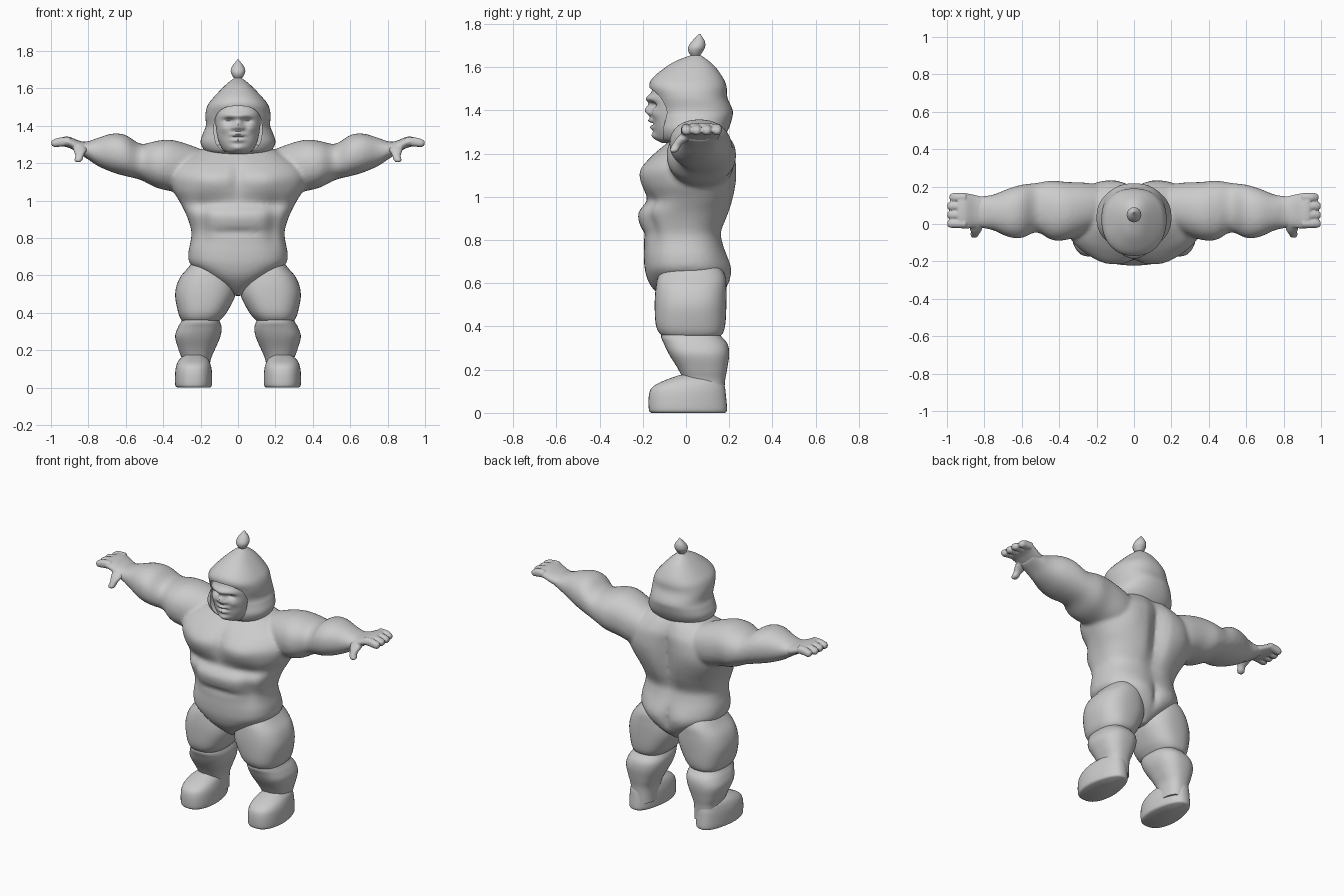
import bpy, bmesh, math
from mathutils import Vector

default = bpy.data.objects.get("Cube")
if default:
    bpy.data.objects.remove(default, do_unlink=True)

grey = bpy.data.materials.new("plain grey")
grey.use_nodes = True
colour = (0.6, 0.6, 0.6, 1)
grey.diffuse_color = colour
grey.node_tree.nodes["Principled BSDF"].inputs["Base Color"].default_value = colour


def spline(p, q, r, s, t):
    """Smooth value between q and r."""
    return q + 0.5 * t * (r - p + t * (2*p - 5*q + 4*r - s + t * (3*(q - r) + s - p)))


def loft(bm, axis, rows, count=32, steps=5, power=2.3, side=1):
    """Closed skin through rows of (position, low a, high a, low b, high b)."""
    dense = []
    for i in range(len(rows) - 1):
        near = [rows[max(i - 1, 0)], rows[i], rows[i + 1], rows[min(i + 2, len(rows) - 1)]]
        for k in range(steps):
            dense.append([spline(*values, k / steps) for values in zip(*near)])
    dense.append(rows[-1])

    def place(t, a, b):
        x, y, z = {"x": (t, a, b), "y": (a, t, b), "z": (a, b, t)}[axis]
        return bm.verts.new((x * side, y, z))

    def rounded(value):
        return math.copysign(abs(value) ** (2 / power), value)

    rings = []
    for t, a0, a1, b0, b1 in dense:
        ring = []
        for k in range(count):
            angle = math.tau * k / count
            ring.append(place(t, (a0 + a1) / 2 + (a1 - a0) / 2 * rounded(math.cos(angle)),
                              (b0 + b1) / 2 + (b1 - b0) / 2 * rounded(math.sin(angle))))
        rings.append(ring)
    for low, high in zip(rings, rings[1:]):
        for k in range(count):
            n = (k + 1) % count
            bm.faces.new((low[k], low[n], high[n], high[k]))
    for ring, row in ((rings[0], dense[0]), (rings[-1], dense[-1])):
        tip = place(row[0], (row[1] + row[2]) / 2, (row[3] + row[4]) / 2)
        for k in range(count):
            bm.faces.new((ring[k], ring[(k + 1) % count], tip))


def even(rows):
    """Expand (height, half width, front, back) to full symmetric rows."""
    return [(z, -w, w, front, back) for z, w, front, back in rows]


def bump(bm, centre, radii, push):
    """Push the skin along y around a point, on both sides of the middle."""
    sides = (1, -1) if centre[0] else (1,)
    for v in bm.verts:
        total = 0
        for s in sides:
            c = (centre[0] * s, centre[1], centre[2])
            total += math.exp(-sum(((p - q) / r) ** 2 for p, q, r in zip(v.co, c, radii)))
        v.co.y += push * total


def finish(bm, name, voxel=0, smoothing=4):
    bmesh.ops.recalc_face_normals(bm, faces=bm.faces)
    mesh = bpy.data.meshes.new(name)
    bm.to_mesh(mesh)
    bm.free()
    mesh.materials.append(grey)
    obj = bpy.data.objects.new(name, mesh)
    bpy.context.collection.objects.link(obj)
    if voxel:
        remesh = obj.modifiers.new("blend", "REMESH")
        remesh.mode = "VOXEL"
        remesh.voxel_size = voxel
        remesh.use_smooth_shade = True
        soften = obj.modifiers.new("soften", "SMOOTH")
        soften.factor = 0.5
        soften.iterations = smoothing
    smooth(obj)
    return obj


def smooth(obj):
    bpy.ops.object.select_all(action="DESELECT")
    obj.select_set(True)
    bpy.context.view_layer.objects.active = obj
    bpy.ops.object.shade_smooth_by_angle(angle=math.radians(50))


# Torso with chest, belly and back muscles
body = bmesh.new()
loft(body, "z", even([
    (.49, .02, -.06, .1), (.55, .1, -.13, .17), (.6, .18, -.17, .195), (.66, .255, -.19, .2),
    (.72, .265, -.195, .19), (.79, .252, -.195, .172), (.84, .25, -.205, .168),
    (.92, .275, -.222, .2), (.99, .31, -.185, .22), (1.06, .35, -.19, .23),
    (1.13, .36, -.19, .232), (1.19, .33, -.155, .228), (1.24, .26, -.1, .205),
    (1.28, .18, -.05, .175), (1.31, .1, 0, .15)]), count=72, steps=6, power=2.5)
bump(body, (.14, -.2, 1.1), (.12, .1, .075), -.03)     # chest muscles
bump(body, (0, -.2, 1.13), (.025, .1, .1), .02)        # chest groove
bump(body, (.2, -.2, .98), (.16, .1, .025), .015)      # under the chest
bump(body, (0, -.2, .83), (.15, .1, .018), .014)       # belly folds
bump(body, (.19, -.18, .88), (.035, .1, .1), .022)     # belly sides
bump(body, (0, .22, 1.05), (.05, .1, .22), -.045)      # spine
bump(body, (.19, .22, 1.1), (.09, .1, .1), .012)       # shoulder blades
bump(body, (.1, .19, .66), (.08, .1, .07), .015)       # seat
bump(body, (0, .19, .64), (.02, .1, .07), -.02)

# Arms, blended into the torso
arm = [(.12, 0, .2, 1.05, 1.24), (.25, -.05, .22, 1.03, 1.295), (.36, -.085, .225, 1.05, 1.325),
       (.44, -.085, .232, 1.07, 1.318), (.52, -.045, .22, 1.11, 1.303), (.6, -.075, .21, 1.13, 1.35),
       (.67, -.07, .19, 1.15, 1.358), (.75, -.035, .158, 1.185, 1.335),
       (.81, -.022, .15, 1.225, 1.315), (.87, -.015, .145, 1.26, 1.32)]
for side in (1, -1):
    loft(body, "x", arm, side=side, power=2.2)
finish(body, "torso_and_arms", voxel=.011, smoothing=6)

# Hands: palm, four fingers and a drooping thumb
for side, label in ((1, "left"), (-1, "right")):
    hand = bmesh.new()
    loft(hand, "x", [(.8, -.015, .143, 1.235, 1.308), (.85, -.02, .155, 1.255, 1.32),
                     (.9, -.025, .165, 1.28, 1.34), (.935, -.02, .165, 1.29, 1.34),
                     (.945, 0, .15, 1.3, 1.33)], side=side)
    for i in range(4):
        y = .002 + .047 * i
        tip = .998 - .012 * (i == 3)
        loft(hand, "x", [(.9, y - .023, y + .023, 1.293, 1.34), (.95, y - .023, y + .023, 1.288, 1.337),
                         (tip - .015, y - .022, y + .022, 1.286, 1.328),
                         (tip, y - .012, y + .012, 1.297, 1.318)], count=16, side=side)
    loft(hand, "z", [(1.205, .845, .865, -.065, -.05), (1.215, .833, .875, -.075, -.035),
                     (1.24, .825, .87, -.065, -.02), (1.27, .81, .88, -.045, .02),
                     (1.3, .82, .88, -.015, .05)], count=16, side=side)
    finish(hand, label + "_hand", voxel=.006, smoothing=2)

# Legs and rounded boots
thigh = [(.35, .11, .285, -.09, .14), (.365, .09, .305, -.12, .168), (.41, .055, .322, -.14, .182),
         (.5, .012, .336, -.145, .187), (.58, .015, .315, -.14, .187),
         (.64, .04, .268, -.125, .18), (.7, .08, .22, -.08, .14)]
calf = [(.05, .15, .3, 0, .178), (.14, .148, .298, -.01, .18), (.2, .125, .317, -.035, .19),
        (.27, .095, .336, -.078, .2), (.32, .088, .322, -.102, .192),
        (.36, .1, .3, -.115, .16), (.42, .13, .28, -.09, .13)]
boot = [(0, .15, .325, -.16, .18), (.015, .138, .337, -.172, .19), (.08, .138, .337, -.172, .185),
        (.12, .145, .33, -.155, .18), (.15, .158, .315, -.1, .17), (.175, .185, .285, -.03, .14)]
for side, label in ((1, "left"), (-1, "right")):
    for name, rows in (("thigh", thigh), ("calf", calf), ("boot", boot)):
        part = bmesh.new()
        loft(part, "z", rows, count=40, side=side, power=2.5)
        if name == "boot":
            for v in part.verts:                       # narrow the heel
                v.co.x += (side * .23 - v.co.x) * max(v.co.y, 0) * 1.3
        finish(part, label + "_" + name)

# Hood with a face opening cut in it
hood_mesh = bmesh.new()
loft(hood_mesh, "z", even([
    (1.245, .12, -.08, .12), (1.265, .175, -.115, .165), (1.31, .2, -.13, .195),
    (1.36, .187, -.13, .212), (1.4, .172, -.135, .216), (1.46, .174, -.15, .192),
    (1.51, .162, -.17, .188), (1.55, .132, -.155, .172), (1.6, .085, -.095, .137),
    (1.63, .053, -.045, .105), (1.655, .02, .02, .07)]), count=64)
hood = finish(hood_mesh, "hood")
opening = bmesh.new()
loft(opening, "y", [(-.3, -.128, .128, 1.255, 1.505), (0, -.128, .128, 1.255, 1.505)],
     count=40, power=2.8)
cutter = finish(opening, "opening_cutter")
cutter.hide_render = True
cut = hood.modifiers.new("opening", "BOOLEAN")
cut.operation = "DIFFERENCE"
cut.solver = "EXACT"
cut.object = cutter
bpy.context.view_layer.objects.active = hood
bpy.ops.object.modifier_apply(modifier=cut.name)
bpy.data.objects.remove(cutter, do_unlink=True)
smooth(hood)

# Face
face = bmesh.new()
loft(face, "z", even([(1.25, .05, -.11, .03), (1.27, .08, -.135, .04), (1.32, .105, -.15, .05),
                      (1.39, .118, -.155, .06), (1.45, .12, -.16, .06), (1.51, .11, -.15, .06),
                      (1.53, .08, -.1, .04)]), count=96, steps=10)
for height, across, tall, push in ((1.455, .085, .02, -.025), (1.4, .022, .028, -.035),
                                   (1.352, .035, .012, -.022), (1.338, .028, .006, .014),
                                   (1.322, .03, .012, -.018), (1.28, .035, .02, -.02)):
    bump(face, (0, -.16, height), (across, .08, tall), push)
bump(face, (.048, -.16, 1.428), (.026, .08, .014), .02)   # eye sockets
bump(face, (.025, -.17, 1.388), (.013, .08, .012), -.014)  # nostrils
bump(face, (.07, -.14, 1.385), (.03, .08, .025), -.012)   # cheeks
finish(face, "face")

# Teardrop on top of the hood
drop = bmesh.new()
loft(drop, "z", even([(1.63, .024, .02, .068), (1.65, .02, .024, .064), (1.67, .032, .012, .076),
                      (1.692, .039, .01, .088), (1.718, .031, .025, .088),
                      (1.74, .014, .046, .076), (1.755, .003, .059, .065)]), power=2)
finish(drop, "hood_teardrop")
